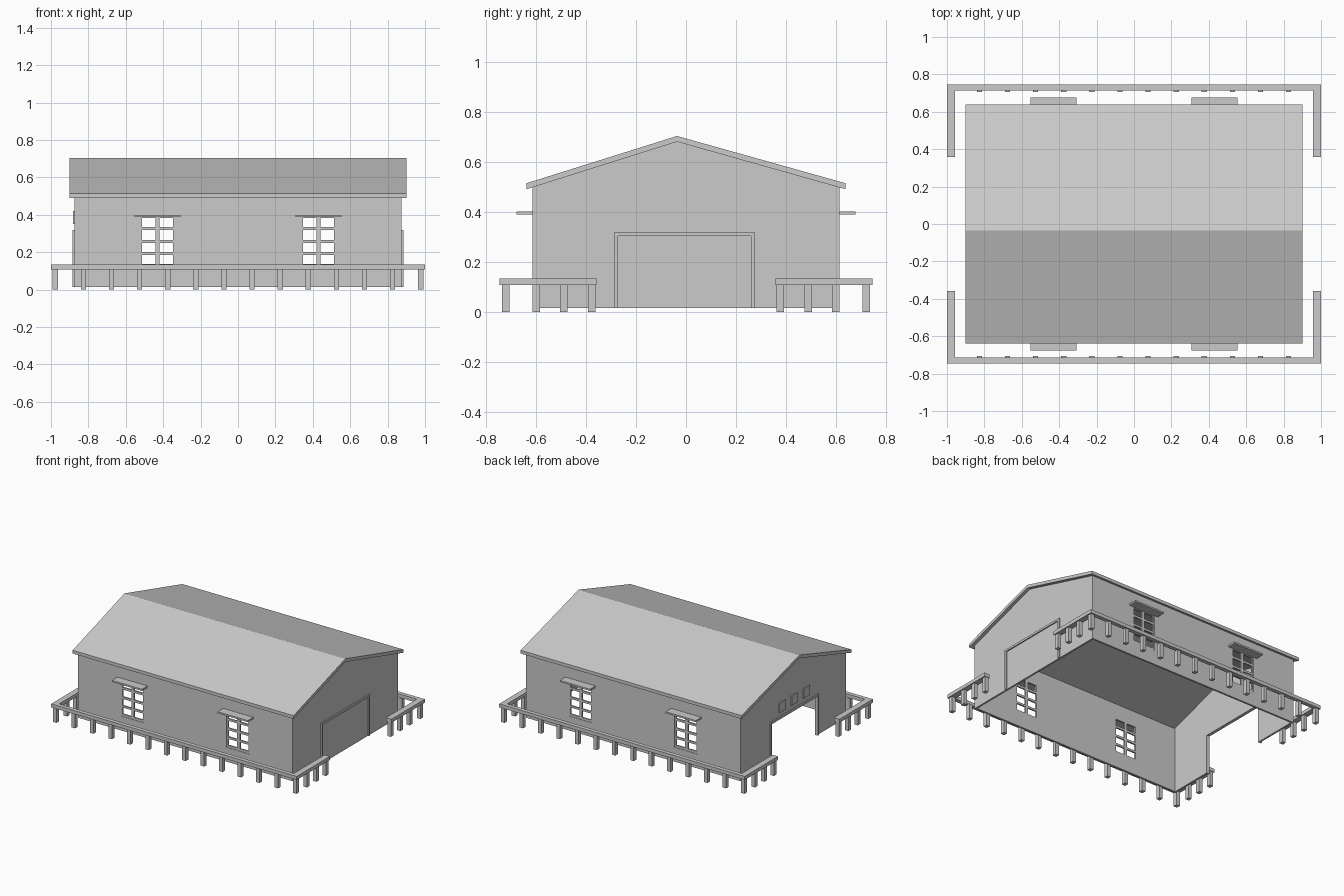
import bpy
import bmesh
from mathutils import Vector

if "Cube" in bpy.data.objects:
    bpy.data.objects.remove(bpy.data.objects["Cube"], do_unlink=True)

grey = bpy.data.materials.new("plain_grey")
grey.use_nodes = True
COLOUR = (0.6, 0.6, 0.6, 1)
grey.diffuse_color = COLOUR
grey.node_tree.nodes["Principled BSDF"].inputs["Base Color"].default_value = COLOUR


def finish(name, bm):
    bmesh.ops.recalc_face_normals(bm, faces=bm.faces)
    mesh = bpy.data.meshes.new(name)
    bm.to_mesh(mesh)
    bm.free()
    mesh.materials.append(grey)
    obj = bpy.data.objects.new(name, mesh)
    bpy.context.collection.objects.link(obj)
    return obj


def boxes(name, spans):
    """One object from (x0, x1, y0, y1, z0, z1) blocks."""
    bm = bmesh.new()
    for x0, x1, y0, y1, z0, z1 in spans:
        verts = bmesh.ops.create_cube(bm, size=1)["verts"]
        size = Vector((abs(x1 - x0), abs(y1 - y0), z1 - z0))
        bmesh.ops.scale(bm, vec=size, verts=verts)
        bmesh.ops.translate(bm, vec=((x0 + x1) / 2, (y0 + y1) / 2, (z0 + z1) / 2), verts=verts)
    return finish(name, bm)


def extrude_profile(name, points, x0, x1):
    """Extrude a (y, z) outline along x."""
    bm = bmesh.new()
    face = bm.faces.new([bm.verts.new((x0, y, z)) for y, z in points])
    out = bmesh.ops.extrude_face_region(bm, geom=[face])["geom"]
    bmesh.ops.translate(bm, vec=(x1 - x0, 0, 0),
                        verts=[g for g in out if isinstance(g, bmesh.types.BMVert)])
    return finish(name, bm)


def panel(name, xs, zs, y0, y1):
    """Upright panel on a grid; cells with odd column and odd row are open."""
    bm = bmesh.new()
    grid = [[bm.verts.new((x, y0, z)) for z in zs] for x in xs]
    for i in range(len(xs) - 1):
        for j in range(len(zs) - 1):
            if not (i % 2 and j % 2):
                bm.faces.new((grid[i][j], grid[i + 1][j], grid[i + 1][j + 1], grid[i][j + 1]))
    out = bmesh.ops.extrude_face_region(bm, geom=bm.faces[:])["geom"]
    bmesh.ops.translate(bm, vec=(0, y1 - y0, 0),
                        verts=[g for g in out if isinstance(g, bmesh.types.BMVert)])
    return finish(name, bm)


# Main sizes
WX, WY, BASE, EAVE, T = 0.875, 0.613, 0.015, 0.498, 0.014
RIDGE_Y, WALL_TOP = -0.036, 0.68
WIN_X, WIN_HALF, SILL, HEAD = 0.431, 0.094, 0.12, 0.39
DOOR_A, DOOR_B, DOOR_TOP = -0.272, 0.26, 0.303

# Roof slab
extrude_profile("roof", [(-0.638, 0.514), (RIDGE_Y, 0.703), (0.638, 0.514),
                         (0.638, 0.49), (RIDGE_Y, WALL_TOP), (-0.638, 0.49)], -0.9, 0.9)

# Gable walls: closed on one end, open doorway on the other
top = [(WY, EAVE), (RIDGE_Y, WALL_TOP), (-WY, EAVE)]
extrude_profile("closed_gable", [(-WY, BASE), (WY, BASE)] + top, WX - T, WX)
doorway = [(-WY, BASE), (DOOR_A, BASE), (DOOR_A, DOOR_TOP),
           (DOOR_B, DOOR_TOP), (DOOR_B, BASE), (WY, BASE)]
extrude_profile("open_gable", doorway + top, T - WX, -WX)

# Door frames on both gables
F = 0.015
frame = [(DOOR_A - F, BASE), (DOOR_A - F, DOOR_TOP + F), (DOOR_B + F, DOOR_TOP + F),
         (DOOR_B + F, BASE), (DOOR_B, BASE), (DOOR_B, DOOR_TOP),
         (DOOR_A, DOOR_TOP), (DOOR_A, BASE)]
extrude_profile("closed_door_frame", frame, WX, WX + 0.009)
extrude_profile("open_door_frame", frame, T - WX, -WX - 0.009)

# Three small plaques above the open doorway
boxes("door_plaques", [(-WX - 0.007, -WX, y - 0.035, y + 0.035, 0.35, 0.42)
                       for y in (-0.146, -0.006, 0.134)])

# Long walls with window sashes and awnings
wall_x = [-WX] + [c + s * WIN_HALF for c in (-WIN_X, WIN_X) for s in (-1, 1)] + [WX]
pane_z = [SILL, 0.137, 0.185, 0.2, 0.249, 0.265, 0.318, 0.334, 0.382, HEAD]
for side, label in ((-1, "front"), (1, "back")):
    panel(label + "_wall", wall_x, [BASE, SILL, HEAD, EAVE], side * (WY - T), side * WY)
    for c, hand in ((-WIN_X, "right"), (WIN_X, "left")):
        bars = [c + d for d in (-WIN_HALF, -0.083, -0.011, 0.011, 0.083, WIN_HALF)]
        panel(f"{label}_{hand}_window", bars, pane_z, side * (WY - T), side * (WY - 0.003))
        boxes(f"{label}_{hand}_awning",
              [(c - 0.123, c + 0.123, side * (WY - 0.005), side * 0.677, 0.388, 0.4)])

# Low fence: rails and posts, one run on each long side with returned ends
for side, label in ((-1, "front"), (1, "back")):
    rails = [(-1, 1, side * 0.715, side * 0.745, 0.108, 0.134)]
    rails += [(e * 0.956, e, side * 0.358, side * 0.715, 0.108, 0.134) for e in (-1, 1)]
    boxes(label + "_fence_rail", rails)
    spots = [(-0.977 + 0.1503 * i, side * 0.721) for i in range(14)]
    spots += [(e * 0.977, side * y) for e in (-1, 1) for y in (0.377, 0.488, 0.598)]
    boxes(label + "_fence_posts", [(x - 0.014, x + 0.014, y - 0.015, y + 0.015, 0, 0.108)
                                   for x, y in spots])
